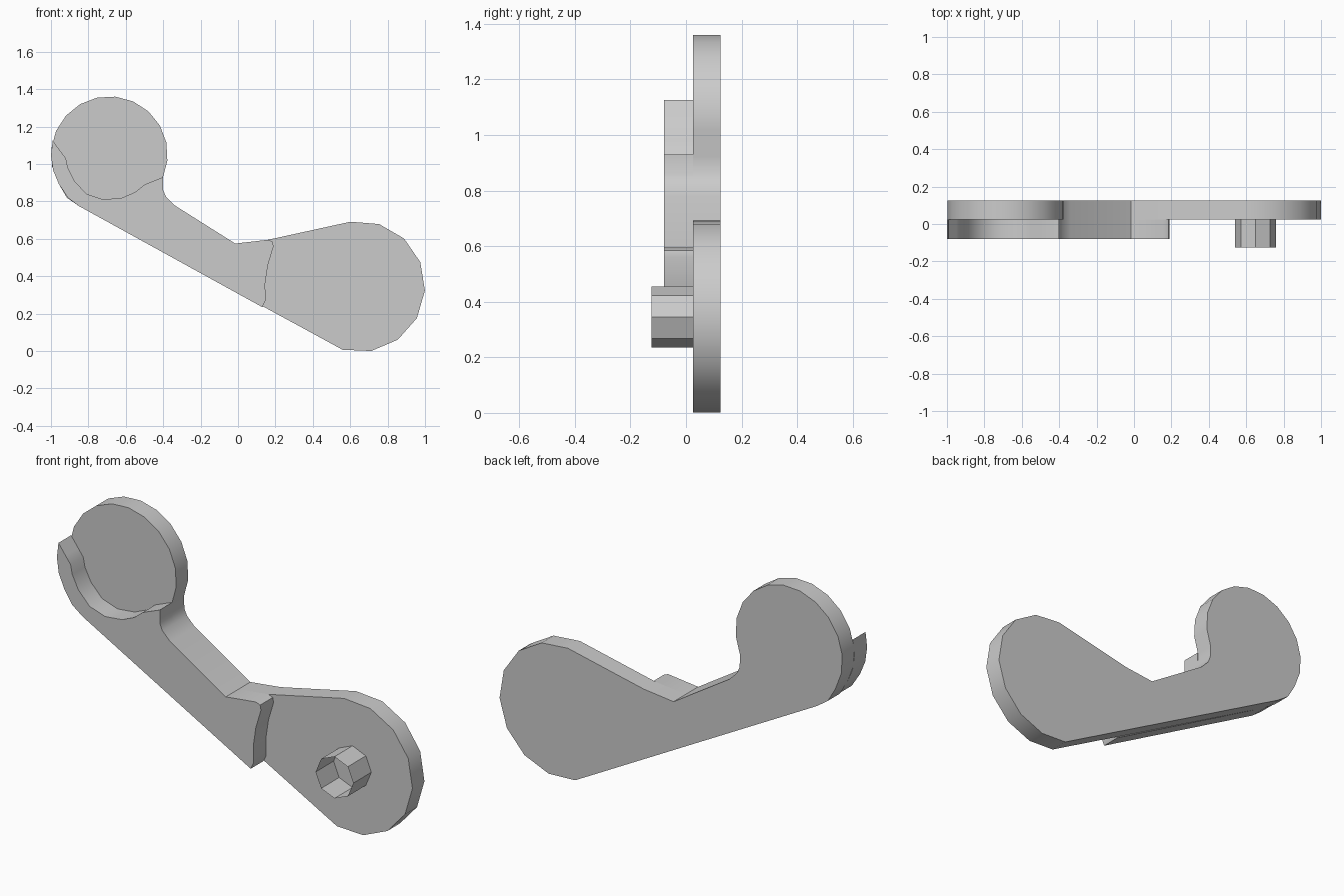
import bpy, bmesh
from math import sin, cos, radians

cube = bpy.data.objects.get("Cube")
if cube:
    bpy.data.objects.remove(cube, do_unlink=True)

grey = bpy.data.materials.new("plain grey")
grey.use_nodes = True
colour = (0.6, 0.6, 0.6, 1)
grey.diffuse_color = colour
grey.node_tree.nodes["Principled BSDF"].inputs["Base Color"].default_value = colour


def arc(centre, radius, start, end, count):
    """Points on an arc in the x-z plane, angles in degrees."""
    angles = [radians(start + (end - start) * i / (count - 1)) for i in range(count)]
    return [(centre[0] + radius * cos(a), centre[1] + radius * sin(a)) for a in angles]


def extrude_profile(name, outline, front, back, capped=True):
    """Sweep a closed x-z outline along y, optionally leaving the ends open."""
    bm = bmesh.new()
    near = [bm.verts.new((x, front, z)) for x, z in outline]
    far = [bm.verts.new((x, back, z)) for x, z in outline]
    count = len(outline)
    for i in range(count):
        j = (i + 1) % count
        bm.faces.new((near[i], near[j], far[j], far[i]))
    if capped:
        bm.faces.new(near)
        bm.faces.new(far[::-1])
    bmesh.ops.recalc_face_normals(bm, faces=bm.faces)
    mesh = bpy.data.meshes.new(name)
    bm.to_mesh(mesh)
    bm.free()
    mesh.materials.append(grey)
    part = bpy.data.objects.new(name, mesh)
    bpy.context.collection.objects.link(part)
    bpy.ops.object.select_all(action="DESELECT")
    part.select_set(True)
    bpy.context.view_layer.objects.active = part
    bpy.ops.object.shade_smooth_by_angle(angle=radians(30))
    return part


head_centre, head_radius = (-0.688, 1.05), 0.312
hub_centre, hub_radius = (0.65, 0.345), 0.35
front, middle, back = -0.08, 0.025, 0.125

# Upper edge of the arm, from the neck down to the inner elbow
arm_top = [(-0.4, 0.86), (-0.385, 0.825), (-0.34, 0.78), (-0.015, 0.575)]

# Back plate: round head, arm and large round hub
head = arc(head_centre, head_radius, 210, -24, 14)
hub = arc(hub_centre, hub_radius, 98, -105, 9)
extrude_profile("back_plate",
                head + arm_top + [(0.16, 0.595)] + hub + [(-0.85, 0.775), (-0.915, 0.82)],
                middle, back)

# Raised arm with a curved cradle under the head and a shaped end by the hub
cradle = [(-0.95, 1.07), (-0.92, 1.03), (-0.91, 0.98), (-0.875, 0.91),
          (-0.81, 0.84), (-0.72, 0.81), (-0.62, 0.82), (-0.55, 0.85),
          (-0.5, 0.89), (-0.4, 0.93)]
arm_end = [(0.16, 0.595), (0.185, 0.585), (0.19, 0.56), (0.16, 0.46),
           (0.145, 0.36), (0.147, 0.27), (0.13, 0.235)]
rim = arc(head_centre, head_radius, 210, 166, 4)
extrude_profile("raised_arm",
                cradle + arm_top + arm_end + [(-0.85, 0.775), (-0.91, 0.82)] + rim,
                front, middle)

# Open eight-sided pin on the hub
extrude_profile("hub_pin", arc(hub_centre, 0.11, 0, 315, 8), -0.125, middle, capped=False)
